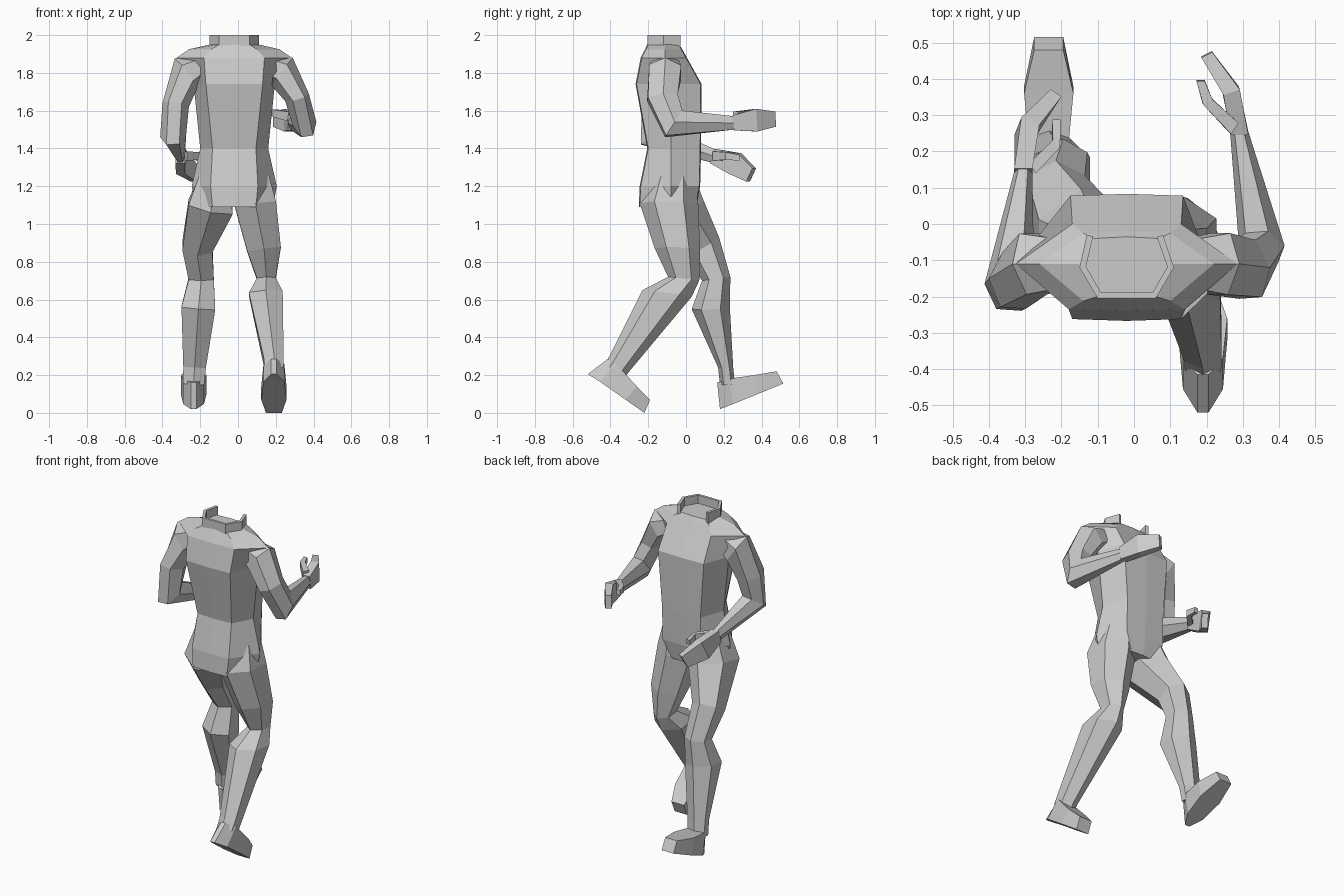
import bpy, bmesh, math
from mathutils import Vector as V


def build(name, rings):
    """Skin closed rings of points in order and cap both ends."""
    bm = bmesh.new()
    loops = [[bm.verts.new(p) for p in r] for r in rings]
    n = len(loops[0])
    for l0, l1 in zip(loops, loops[1:]):
        for i in range(n):
            j = (i + 1) % n
            bm.faces.new((l0[i], l0[j], l1[j], l1[i]))
    bm.faces.new(loops[0][::-1])
    bm.faces.new(loops[-1])
    bmesh.ops.recalc_face_normals(bm, faces=bm.faces)
    me = bpy.data.meshes.new(name)
    bm.to_mesh(me)
    bm.free()
    ob = bpy.data.objects.new(name, me)
    bpy.context.collection.objects.link(ob)
    return ob


def limb(name, sections, n=6):
    """Each section: two opposite edge points and the half width across them."""
    secs = [(V(a), V(b), h) for a, b, h in sections]
    mids = [(a + b) / 2 for a, b, h in secs]
    rings, last = [], len(secs) - 1
    for k, (a, b, h) in enumerate(secs):
        t = V()
        for i in range(max(k - 1, 0), min(k + 1, last)):
            t += (mids[i + 1] - mids[i]).normalized()
        u = (b - a) / 2
        w = t.cross(u).normalized() * h
        if n == 4:      # box section
            su, sw, ph = math.sqrt(2), math.sqrt(2), math.pi / 4
        else:           # six sides, corners on the edge points
            su, sw, ph = 1, 1.15, 0
        rings.append([mids[k] + u * su * math.cos(ph + 2 * math.pi * i / n)
                      + w * sw * math.sin(ph + 2 * math.pi * i / n) for i in range(n)])
    return build(name, rings)


def flat(rows):
    """Sections lying in a plane of constant x: (x, y0, z0, y1, z1, half width)."""
    return [((x, y0, z0), (x, y1, z1), h) for x, y0, z0, y1, z1, h in rows]


# Torso: z, half width, back half width, back y, front half width, front y
rings = []
for z, w, hb, yb, hf, yf in [
        (1.09, .205, .115, -.245, .08, .05),
        (1.20, .225, .125, -.24, .13, .07),
        (1.40, .18, .115, -.20, .13, .075),
        (1.74, .215, .15, -.262, .155, .078),
        (1.88, .305, .16, -.235, .15, .0),
        (1.925, .24, .12, -.212, .12, -.025),
        (1.95, .13, .08, -.20, .09, -.04)]:
    c, ym = -.02, -.08 if z < 1.8 else -.11
    rings.append([(c - hb, yb, z), (c, yb - .005, z), (c + hb, yb, z), (c + w, ym, z),
                  (c + hf, yf, z), (c, yf + .005, z), (c - hf, yf, z), (c - w, ym, z)])
build("torso", rings)

# Collar: open band around the neck
pts = [(-.13, -.03), (-.15, -.12), (-.10, -.205), (.06, -.205), (.11, -.12), (.08, -.03)]
me = bpy.data.meshes.new("collar")
verts = [(x, y, 1.93) for x, y in pts] + [(x, y, 2.0) for x, y in pts]
me.from_pydata(verts, [], [(i, i + 1, i + 7, i + 6) for i in range(5)])
collar = bpy.data.objects.new("collar", me)
bpy.context.collection.objects.link(collar)
mod = collar.modifiers.new("thickness", 'SOLIDIFY')
mod.thickness, mod.offset = .018, -1

# Legs: trailing on +x, leading on -x
limb("trailing_leg", flat([
    (.085, -.19, 1.25, .045, 1.25, .08),
    (.092, -.245, 1.11, .065, 1.10, .11),
    (.138, -.165, .87, .075, .86, .09),
    (.15, -.095, .72, .07, .70, .05),
    (.147, -.23, .65, .03, .615, .09),
    (.19, -.40, .31, -.30, .22, .052),
    (.19, -.43, .26, -.33, .18, .05)]))
limb("leading_leg", flat([
    (-.125, -.19, 1.25, .045, 1.25, .08),
    (-.145, -.22, 1.06, .095, 1.12, .12),
    (-.215, .0, .83, .175, .93, .08),
    (-.195, .085, .70, .235, .72, .067),
    (-.21, .03, .55, .232, .56, .09),
    (-.23, .17, .24, .25, .24, .06),
    (-.235, .18, .15, .26, .15, .056)]))

# Feet: narrow heel, wide ball, blunt toe
limb("trailing_foot", flat([
    (.19, -.52, .205, -.415, .285, .015),
    (.19, -.455, .165, -.37, .26, .055),
    (.19, -.32, .07, -.26, .14, .067),
    (.19, -.22, .0, -.19, .07, .042)]), 4)
limb("leading_foot", flat([
    (-.235, .18, .02, .165, .16, .015),
    (-.235, .25, .047, .225, .18, .055),
    (-.235, .38, .10, .36, .20, .068),
    (-.235, .515, .155, .48, .22, .04)]), 4)

# Arms: outer point, inner point, half thickness
limb("right_arm", [
    ((.20, -.11, 1.90), (.12, -.11, 1.77), .07),
    ((.29, -.11, 1.88), (.18, -.11, 1.73), .085),
    ((.375, -.12, 1.69), (.25, -.13, 1.65), .08),
    ((.415, -.06, 1.54), (.29, -.07, 1.52), .08),
    ((.315, .255, 1.535), (.265, .25, 1.535), .036)])
limb("left_arm", [
    ((-.24, -.11, 1.90), (-.16, -.11, 1.77), .07),
    ((-.335, -.11, 1.875), (-.22, -.11, 1.71), .085),
    ((-.40, -.15, 1.64), (-.26, -.16, 1.62), .078),
    ((-.412, -.165, 1.46), (-.275, -.175, 1.47), .08),
    ((-.33, .145, 1.36), (-.28, .145, 1.36), .036)])

# Hands: curled mitten plus thumb
limb("right_hand", [
    ((.315, .25, 1.535), (.265, .25, 1.535), .04),
    ((.29, .375, 1.55), (.245, .36, 1.55), .06),
    ((.215, .475, 1.555), (.185, .46, 1.555), .04)], 4)
limb("right_thumb", [
    ((.285, .28, 1.57), (.265, .25, 1.57), .025),
    ((.215, .345, 1.585), (.19, .33, 1.585), .02),
    ((.195, .395, 1.59), (.172, .395, 1.59), .015)], 4)
limb("left_hand", [
    ((-.33, .14, 1.36), (-.28, .14, 1.36), .04),
    ((-.32, .27, 1.32), (-.27, .25, 1.32), .06),
    ((-.24, .355, 1.26), (-.21, .335, 1.26), .04)], 4)
limb("left_thumb", [
    ((-.29, .165, 1.36), (-.27, .14, 1.36), .025),
    ((-.225, .23, 1.36), (-.205, .21, 1.36), .02),
    ((-.225, .285, 1.35), (-.202, .285, 1.35), .015)], 4)
